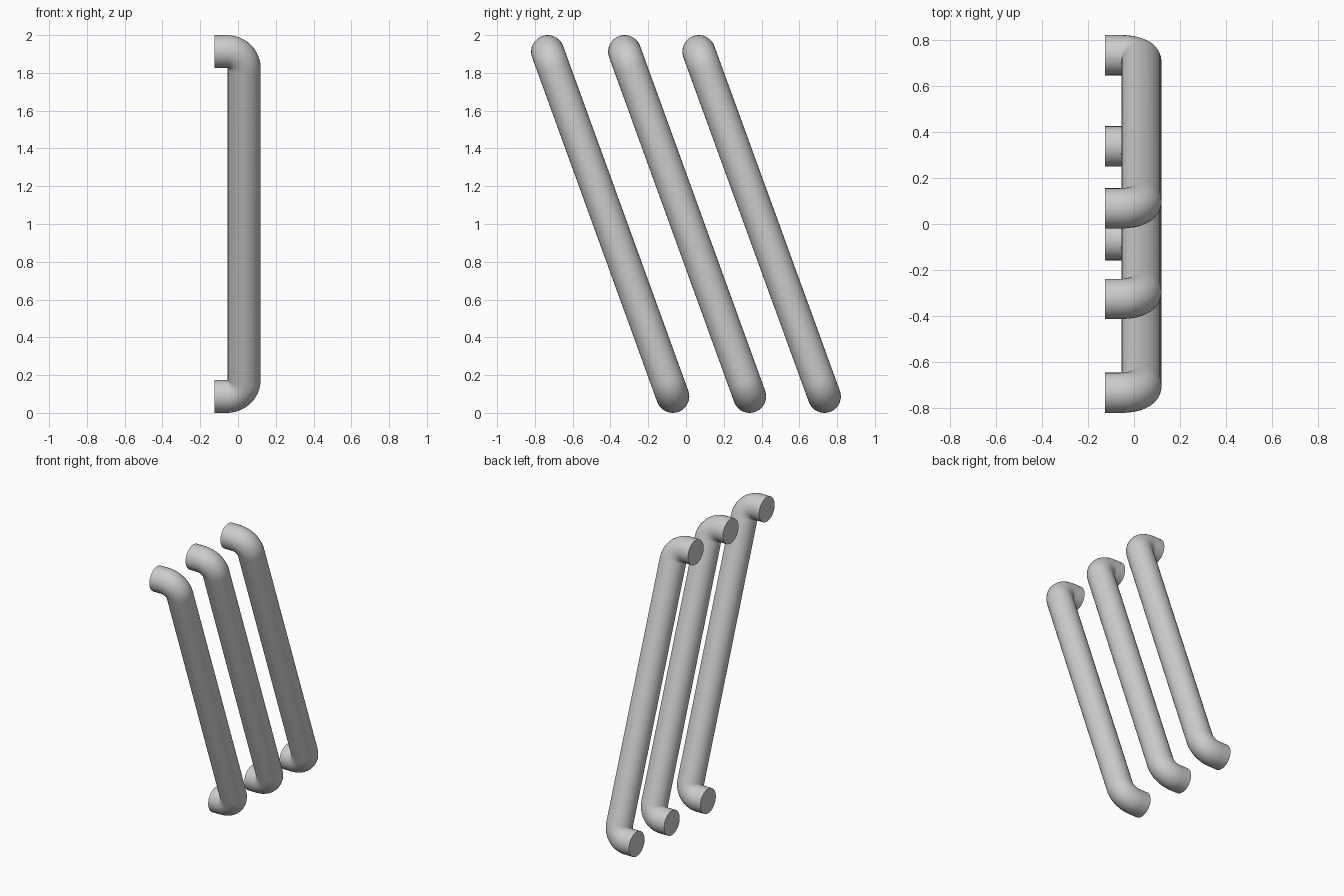
import bpy
import math
from mathutils import Vector

if "Cube" in bpy.data.objects:
    bpy.data.objects.remove(bpy.data.objects["Cube"])

RADIUS = 0.0875      # tube radius
BEND = 0.092         # centre-line bend radius
X_END, X_BAR = -0.125, 0.0325
Z_LOW, Z_HIGH = RADIUS, 2 - RADIUS


def bend(corner, d_in, d_out, steps=12):
    """Points of a quarter-circle fillet at a right-angled corner."""
    centre = corner - d_in * BEND + d_out * BEND
    pts = []
    for i in range(steps + 1):
        a = math.pi / 2 * i / steps
        pts.append(centre - d_out * BEND * math.cos(a) + d_in * BEND * math.sin(a))
    return pts


def handle(name, y_low, y_high):
    """Slanted bar with both ends bent back towards -x."""
    low, high = Vector((X_BAR, y_low, Z_LOW)), Vector((X_BAR, y_high, Z_HIGH))
    along, out = (high - low).normalized(), Vector((1, 0, 0))
    path = [Vector((X_END, y_low, Z_LOW))]
    path += bend(low, out, along)
    path += bend(high, along, -out)
    path.append(Vector((X_END, y_high, Z_HIGH)))

    curve = bpy.data.curves.new(name, 'CURVE')
    curve.dimensions = '3D'
    curve.bevel_depth = RADIUS
    curve.bevel_resolution = 14
    curve.use_fill_caps = True
    spline = curve.splines.new('POLY')
    spline.points.add(len(path) - 1)
    for point, co in zip(spline.points, path):
        point.co = (*co, 1)

    obj = bpy.data.objects.new(name, curve)
    bpy.context.collection.objects.link(obj)
    bpy.ops.object.select_all(action='DESELECT')
    obj.select_set(True)
    bpy.context.view_layer.objects.active = obj
    bpy.ops.object.convert(target='MESH')
    bpy.ops.object.shade_smooth_by_angle(angle=math.radians(40))


# Three parallel handles, unevenly spaced along y
handle("handle_front", -0.07, -0.7325)
handle("handle_middle", 0.337, -0.325)
handle("handle_back", 0.7325, 0.068)
